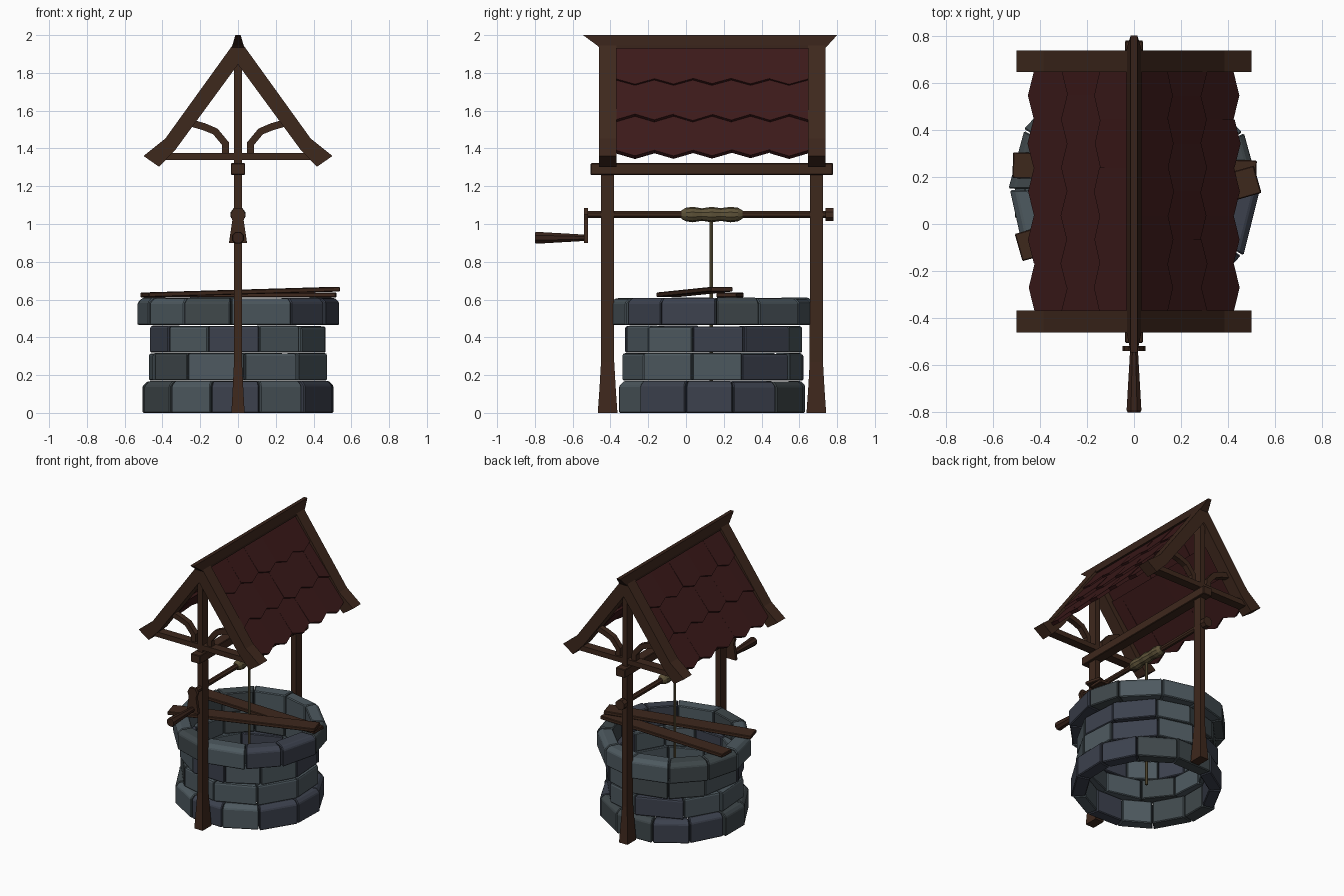
import bpy, bmesh, math, random
from mathutils import Vector, Matrix

if "Cube" in bpy.data.objects:
    bpy.data.objects.remove(bpy.data.objects["Cube"])

random.seed(4)
CY = 0.1375                      # well centre in y
POSTS = (-0.415, 0.69)


def mat(name, c):
    m = bpy.data.materials.new(name)
    m.diffuse_color = (*c, 1)
    m.use_nodes = True
    m.node_tree.nodes["Principled BSDF"].inputs["Base Color"].default_value = m.diffuse_color
    return m


WOOD = mat("wood", (0.048, 0.021, 0.012))
DARK = mat("dark_wood", (0.038, 0.016, 0.010))
TILE = mat("roof_tile", (0.045, 0.010, 0.010))
ROPE = mat("rope", (0.11, 0.085, 0.04))
STONES = [mat("stone_light", (0.075, 0.10, 0.115)), mat("stone_blue", (0.045, 0.053, 0.075)),
          mat("stone_dark", (0.05, 0.064, 0.07))]


def loft(bm, rings, mi=0):
    """Closed solid through rings of equal point count, capped at both ends."""
    vs = [[bm.verts.new(p) for p in r] for r in rings]
    n = len(vs[0])
    fs = [bm.faces.new(vs[0]), bm.faces.new(vs[-1][::-1])]
    for a, b in zip(vs, vs[1:]):
        for i in range(n):
            fs.append(bm.faces.new((a[i], a[(i + 1) % n], b[(i + 1) % n], b[i])))
    for f in fs:
        f.material_index = mi


def finish(name, bm, mats, bevel=0):
    bmesh.ops.recalc_face_normals(bm, faces=bm.faces)
    me = bpy.data.meshes.new(name)
    bm.to_mesh(me)
    bm.free()
    for m in mats:
        me.materials.append(m)
    o = bpy.data.objects.new(name, me)
    bpy.context.collection.objects.link(o)
    if bevel:
        b = o.modifiers.new("bevel", 'BEVEL')
        b.width, b.segments, b.limit_method = bevel, 1, 'ANGLE'
    return o


def solid(name, rings, m, bevel=0):
    bm = bmesh.new()
    loft(bm, rings)
    return finish(name, bm, [m], bevel)


def rect(z, hx, hy, cy=0):
    return [(-hx, cy - hy, z), (hx, cy - hy, z), (hx, cy + hy, z), (-hx, cy + hy, z)]


def box(name, x, y, z, m, bevel=0):
    r = lambda k: [(x[0], y[0], k), (x[1], y[0], k), (x[1], y[1], k), (x[0], y[1], k)]
    return solid(name, [r(z[0]), r(z[1])], m, bevel)


def prism(name, prof, y0, y1, m):
    """Extrude an x-z profile along y."""
    return solid(name, [[(x, y, z) for x, z in prof] for y in (y0, y1)], m)


def lathe_y(name, stations, z, n, m):
    """Round bar along y from (y, radius) stations."""
    return solid(name, [[(r * math.cos(2 * math.pi * (i + .5) / n), y,
                          z + r * math.sin(2 * math.pi * (i + .5) / n))
                         for i in range(n)] for y, r in stations], m)


# Stone courses: z range, inner radius, outer radius, stone count, start angle, top chamfer
def course(name, z0, z1, ri, ro, n, start, chamfer):
    bm = bmesh.new()
    step = 2 * math.pi / n
    cuts = [start + i * step + random.uniform(-.06, .06) for i in range(n)]
    cuts.append(cuts[0] + 2 * math.pi)
    for i in range(n):
        a, b = cuts[i] + .006, cuts[i + 1] - .006
        o = ro + random.uniform(-.012, .006)
        zt = z1 - random.uniform(0, .006)
        prof = [(ri, z0), (o, z0), (o, zt - chamfer), (o - chamfer, zt), (ri, zt)]
        loft(bm, [[(r * math.cos(t), CY + r * math.sin(t), z) for r, z in prof]
                  for t in (a, b)], random.choice((0, 0, 1, 2)))
    finish(name, bm, STONES, 0.006)


rad = math.radians
course("base_stones", 0, 0.17, 0.42, 0.515, 12, rad(-75), 0.025)
course("lower_stones", 0.172, 0.318, 0.39, 0.482, 10, rad(-86), 0.008)
course("upper_stones", 0.32, 0.462, 0.39, 0.478, 11, rad(-75), 0.008)
course("rim_stones", 0.464, 0.612, 0.42, 0.535, 12, rad(-91), 0.025)


# Loose planks across the rim
def plank(name, p, q, w, t):
    p, q = Vector(p), Vector(q)
    d = (q - p).normalized()
    s = d.cross(Vector((0, 0, 1))).normalized() * w / 2
    u = s.cross(d).normalized() * t / 2
    solid(name, [[c - s - u, c + s - u, c + s + u, c - s + u] for c in (p, q)], WOOD, 0.004)


plank("lower_plank", (-0.515, 0.25, 0.624), (0.52, 0.215, 0.624), 0.11, 0.025)
plank("upper_plank", (-0.49, -0.10, 0.625), (0.525, 0.19, 0.655), 0.12, 0.025)

# Posts and gable frames at both ends
BARGE = [(0, 1.965), (0.03, 1.945), (0.385, 1.452), (0.5, 1.36),
         (0.418, 1.303), (0.33, 1.395), (0, 1.845)]
BRACE = [(0.066, 1.365), (0.066, 1.425), (0.12, 1.49), (0.18, 1.515), (0.25, 1.535)]
for end, y in zip(("front", "back"), POSTS):
    solid(end + "_post", [rect(0, .035, .052, y), rect(.13, .028, .043, y), rect(.27, .021, .035, y),
                          rect(1.88, .02, .034, y)], WOOD)
    box(end + "_tie_beam", (-.38, .38), (y - .033, y + .033), (1.338, 1.376), WOOD)
    for side, s in (("left", -1), ("right", 1)):
        prism(f"{end}_{side}_barge_board", [(s * x, z) for x, z in BARGE],
              y - .045, y + .048, WOOD)
        rings = []
        for i, p in enumerate(BRACE):
            a, b = Vector(BRACE[max(i - 1, 0)]), Vector(BRACE[min(i + 1, len(BRACE) - 1)])
            d = (b - a).normalized()
            n = Vector((-d.y, d.x)) * .019
            c = Vector(p)
            rings.append([(s * v.x, y + k, v.y) for v, k in
                          ((c - n, -.02), (c + n, -.02), (c + n, .02), (c - n, .02))])
        solid(f"{end}_{side}_curved_brace", rings, WOOD)

# Long beam between the posts and the ridge cap
box("long_beam", (-.038, .038), (-.505, .778), (1.26, 1.322), WOOD, 0.004)
cap = [(y0, y1, hx, z) for y0, y1, hx, z in ((-.455, .735, .032, 1.93), (-.47, .75, .03, 1.945),
                                            (-.545, .80, .014, 2.0))]
solid("ridge_cap", [[(-h, a, z), (h, a, z), (h, b, z), (-h, b, z)] for a, b, h, z in cap], DARK)

# Pointed roof tiles, three staggered rows per slope
ROWS = [((.005, 1.945), (.168, 1.742)), ((.13, 1.768), (.31, 1.550)), ((.27, 1.573), (.45, 1.362))]
Y0, Y1, N = -0.372, 0.648, 5
for side, s in (("left", -1), ("right", 1)):
    bm = bmesh.new()
    for r, (top, bot) in enumerate(ROWS):
        w = (Y1 - Y0) / N
        off = 0 if r % 2 == 0 else -w / 2
        for i in range(N + (r % 2)):
            a, b = Y0 + off + i * w, Y0 + off + (i + 1) * w
            mid, lift = (a + b) / 2, random.uniform(-.004, .004)
            pts = [(0, a), (.86, a), (1, mid), (.86, b), (0, b)]
            if a < Y0 - .01:
                pts = [(0, mid), (1, mid), (.86, b), (0, b)]
            elif b > Y1 + .01:
                pts = [(0, a), (.86, a), (1, mid), (0, mid)]
            t, q = Vector(top), Vector(bot)
            n = Vector((t.y - q.y, q.x - t.x)).normalized()
            rings = []
            for h in (0, -.024):
                ring = []
                for u, y in pts:
                    c = t.lerp(q, u) + n * (h + lift * u)
                    ring.append((s * max(c.x, 0), y, c.y))
                rings.append(ring)
            loft(bm, rings)
    finish(side + "_roof_tiles", bm, [TILE])

# Winding axle, stop block, crank and handle
lathe_y("axle", [(-.54, .02), (.75, .02)], 1.05, 8, WOOD)
lathe_y("axle_stop", [(.738, .038), (.78, .038)], 1.05, 8, WOOD)
prism("crank_arm", [(-.048, .90), (.048, .90), (.03, 1.02), (.04, 1.05), (.022, 1.085),
                    (-.022, 1.085), (-.04, 1.05), (-.03, 1.02)], -.54, -.518, WOOD)
lathe_y("crank_handle", [(-.535, .018), (-.79, .034), (-.80, .030)], .927, 8, DARK)

# Rope coil on the axle and the hanging rope
lathe_y("rope_coil", [(-.025, .022), (0, .036), (.035, .041), (.085, .033), (.135, .041), (.185, .034),
                      (.235, .041), (.275, .036), (.30, .022)], 1.05, 10, ROPE)
solid("hanging_rope", [[(.010 * math.cos(k * math.pi / 3), .133 + .010 * math.sin(k * math.pi / 3), z)
                        for k in range(6)] for z in (.06, 1.03)], ROPE)
